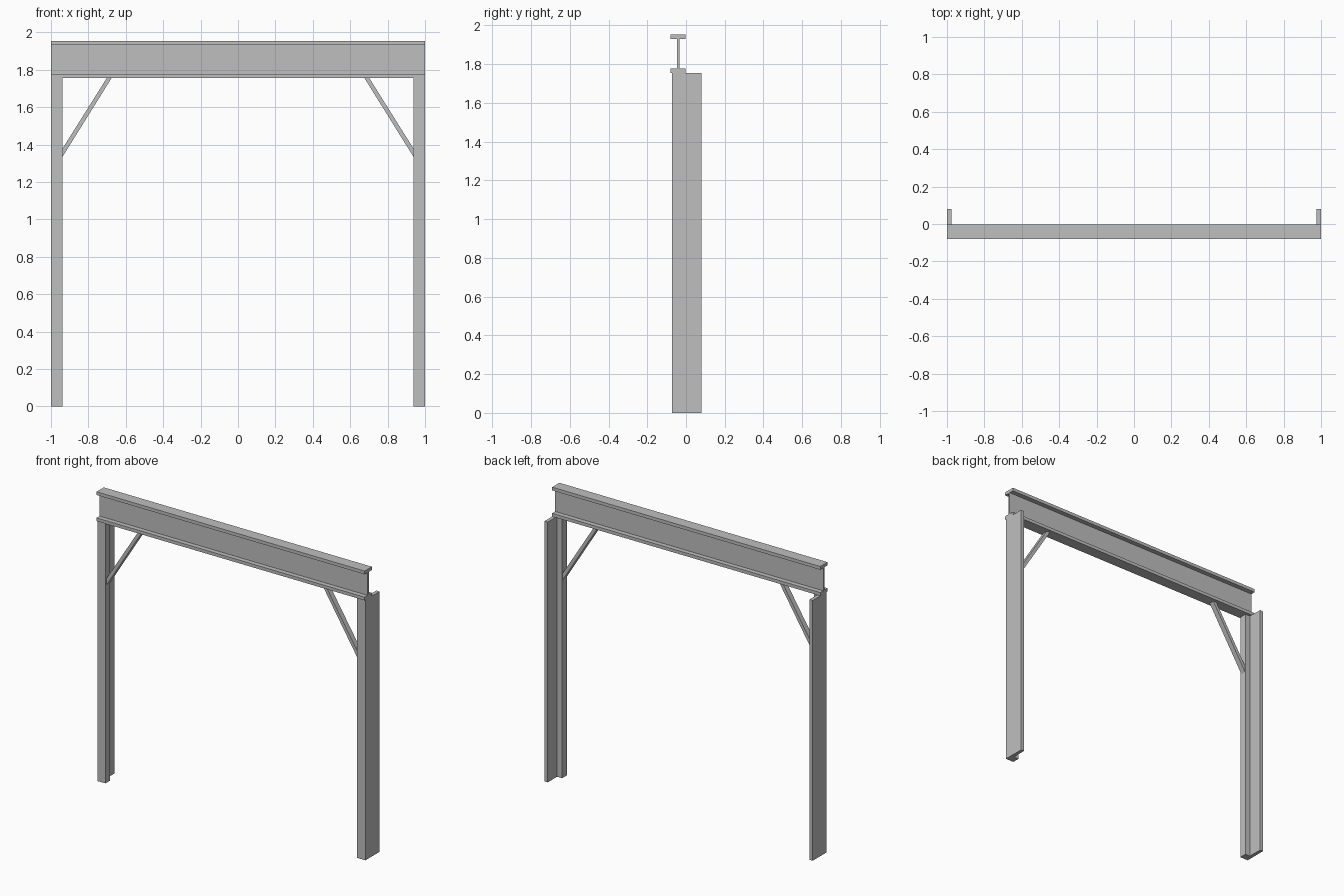
import bpy
from mathutils import Vector

cube = bpy.data.objects.get("Cube")
if cube:
    bpy.data.objects.remove(cube, do_unlink=True)

steel = bpy.data.materials.new("grey_steel")
steel.use_nodes = True
grey = (0.52, 0.52, 0.52, 1)
steel.diffuse_color = grey
steel.node_tree.nodes["Principled BSDF"].inputs["Base Color"].default_value = grey


def extrude(name, profile, place, start, end):
    """Extrude a closed 2D profile; place maps (a, b, along) to x, y, z."""
    n = len(profile)
    verts = [place(a, b, t) for t in (start, end) for a, b in profile]
    faces = [(i, (i + 1) % n, n + (i + 1) % n, n + i) for i in range(n)]
    faces += [tuple(reversed(range(n))), tuple(range(n, 2 * n))]
    mesh = bpy.data.meshes.new(name)
    mesh.from_pydata([Vector(v) for v in verts], [], faces)
    mesh.materials.append(steel)
    obj = bpy.data.objects.new(name, mesh)
    bpy.context.collection.objects.link(obj)
    # Consistent outward normals
    import bmesh
    bm = bmesh.new()
    bm.from_mesh(mesh)
    bmesh.ops.recalc_face_normals(bm, faces=bm.faces)
    bm.to_mesh(mesh)
    bm.free()
    return obj


BEAM_BOTTOM, BEAM_TOP, FLANGE = 1.755, 1.953, 0.022
FRONT, BACK = -0.079, -0.002
WEB_FRONT, WEB_BACK = -0.047, -0.034
low, high = BEAM_BOTTOM + FLANGE, BEAM_TOP - FLANGE

# I-section beam along x
i_section = [
    (FRONT, BEAM_BOTTOM), (BACK, BEAM_BOTTOM), (BACK, low), (WEB_BACK, low),
    (WEB_BACK, high), (BACK, high), (BACK, BEAM_TOP), (FRONT, BEAM_TOP),
    (FRONT, high), (WEB_FRONT, high), (WEB_FRONT, low), (FRONT, low),
]
extrude("top_beam", i_section, lambda y, z, x: (x, y, z), -1, 1)

# L-section posts: deep outer plate with a thicker front part
l_section = [(1, -0.071), (1, 0.079), (0.976, 0.079),
             (0.976, -0.021), (0.939, -0.021), (0.939, -0.071)]
# Diagonal braces, trimmed flush to post and beam
brace_side = [(0.939, 1.333), (0.939, 1.377),
              (0.702, BEAM_BOTTOM), (0.676, BEAM_BOTTOM)]

for side, s in (("left", 1), ("right", -1)):
    extrude(side + "_post", l_section,
            lambda x, y, z, s=s: (s * x, y, z), 0, BEAM_BOTTOM)
    extrude(side + "_brace", brace_side,
            lambda x, z, y, s=s: (s * x, y, z), -0.06, -0.024)
